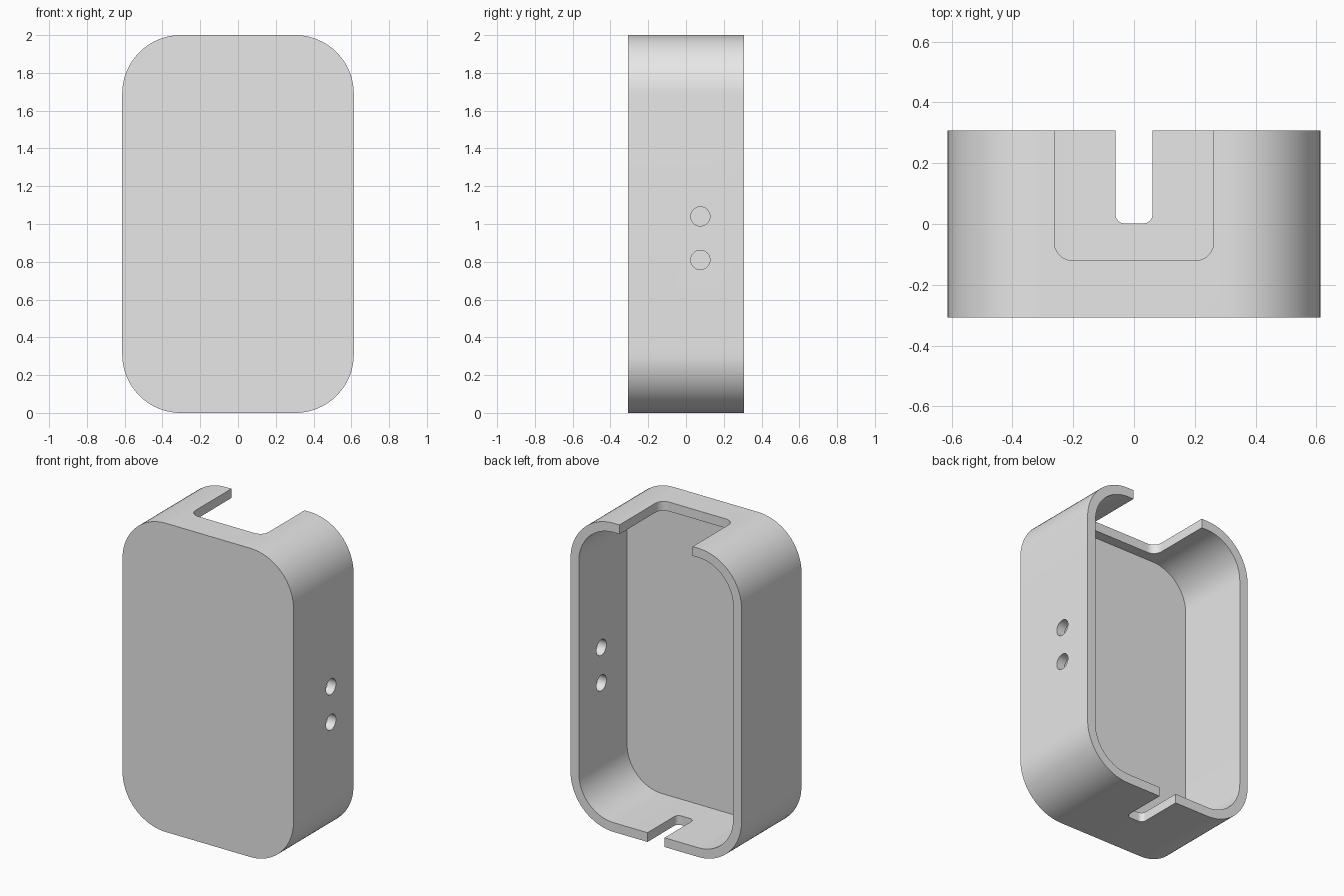
import bpy
import bmesh
from math import cos, sin, pi

if "Cube" in bpy.data.objects:
    bpy.data.objects.remove(bpy.data.objects["Cube"], do_unlink=True)

HALF_W, HALF_D, HEIGHT = 0.613, 0.307, 2.0
WALL, FLOOR, RADIUS = 0.06, 0.12, 0.31

grey = bpy.data.materials.new("light_grey")
grey.use_nodes = True
grey.diffuse_color = (0.8, 0.8, 0.8, 1)
grey.node_tree.nodes["Principled BSDF"].inputs["Base Color"].default_value = (0.8, 0.8, 0.8, 1)


def rounded_rect(u0, u1, v0, v1, r, steps=20):
    """Outline of a rectangle with rounded corners."""
    corners = [(u1 - r, v1 - r), (u0 + r, v1 - r), (u0 + r, v0 + r), (u1 - r, v0 + r)]
    return [(cu + r * cos((q + i / steps) * pi / 2), cv + r * sin((q + i / steps) * pi / 2))
            for q, (cu, cv) in enumerate(corners) for i in range(steps + 1)]


def circle(u, v, r, n=40):
    return [(u + r * cos(2 * pi * i / n), v + r * sin(2 * pi * i / n)) for i in range(n)]


def prism(name, outline, axis, start, end):
    """Extrude an outline along the x, y or z axis."""
    def place(u, v, w):
        return {"x": (w, u, v), "y": (u, w, v), "z": (u, v, w)}[axis]
    bm = bmesh.new()
    a = [bm.verts.new(place(u, v, start)) for u, v in outline]
    b = [bm.verts.new(place(u, v, end)) for u, v in outline]
    bm.faces.new(a)
    bm.faces.new(b)
    for i in range(len(a)):
        j = (i + 1) % len(a)
        bm.faces.new((a[i], a[j], b[j], b[i]))
    bmesh.ops.recalc_face_normals(bm, faces=bm.faces)
    mesh = bpy.data.meshes.new(name)
    bm.to_mesh(mesh)
    bm.free()
    mesh.materials.append(grey)
    obj = bpy.data.objects.new(name, mesh)
    bpy.context.collection.objects.link(obj)
    return obj


# Solid outer block, front plate facing -y
case = prism("case", rounded_rect(-HALF_W, HALF_W, 0, HEIGHT, RADIUS), "y", -HALF_D, HALF_D)

# Cavity open at the back
inner = HALF_W - WALL
cutters = [prism("cavity_cutter",
                 rounded_rect(-inner, inner, WALL, HEIGHT - WALL, RADIUS - WALL),
                 "y", -HALF_D + FLOOR, HALF_D + 0.2)]

# Wide notch in the top wall, narrow slot in the bottom wall
cutters.append(prism("top_notch_cutter", rounded_rect(-0.262, 0.262, -0.12, 0.6, 0.06),
                     "z", HEIGHT - 0.2, HEIGHT + 0.1))
cutters.append(prism("bottom_slot_cutter", rounded_rect(-0.061, 0.061, 0.002, 0.6, 0.03),
                     "z", -0.1, 0.2))

# Two round holes through the +x wall
for z in (0.81, 1.04):
    cutters.append(prism("hole_cutter", circle(0.076, z, 0.051), "x", HALF_W - 0.2, HALF_W + 0.1))

# Cut everything out of the block
bpy.ops.object.select_all(action="DESELECT")
bpy.context.view_layer.objects.active = case
case.select_set(True)
for cutter in cutters:
    cutter.hide_render = True
    mod = case.modifiers.new("cut", "BOOLEAN")
    mod.operation = "DIFFERENCE"
    mod.solver = "EXACT"
    mod.object = cutter
    bpy.ops.object.modifier_apply(modifier=mod.name)
    bpy.data.objects.remove(cutter, do_unlink=True)

bpy.ops.object.shade_smooth_by_angle()
